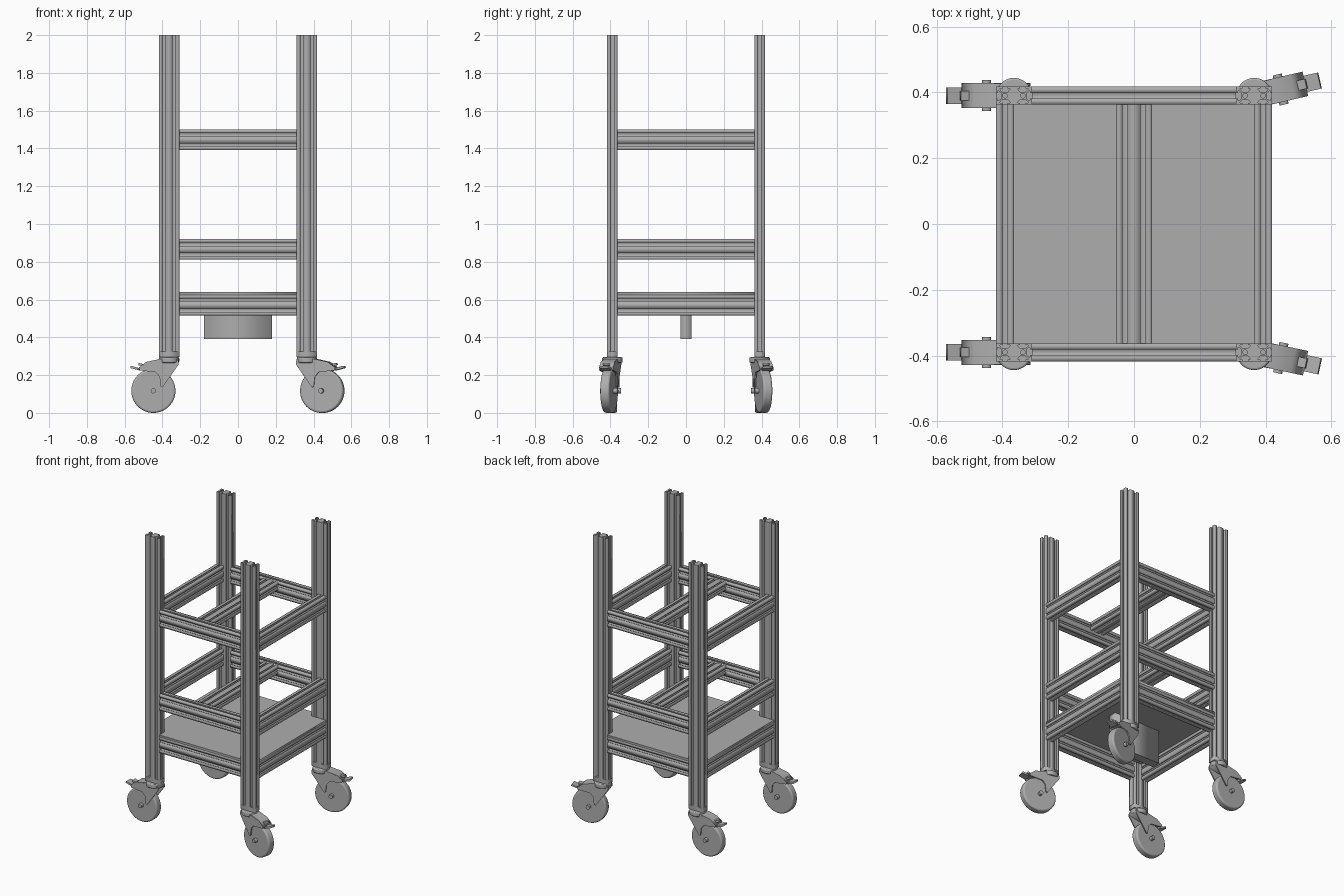
import bpy
from math import cos, sin, pi, radians
from mathutils import Matrix, Vector

if "Cube" in bpy.data.objects:
    bpy.data.objects.remove(bpy.data.objects["Cube"])

grey = bpy.data.materials.new("aluminium_grey")
grey.use_nodes = True
COLOUR = (0.42, 0.42, 0.42, 1)
grey.diffuse_color = COLOUR
grey.node_tree.nodes["Principled BSDF"].inputs["Base Color"].default_value = COLOUR

CELL = 0.0545                 # profile module: one slot per cell
POST_X, POST_Y = 0.365, 0.39  # post centres
IN_X, IN_Y = POST_X - CELL, POST_Y - CELL / 2
OUT_X, OUT_Y = POST_X + CELL, POST_Y + CELL / 2


def frame(along, across, origin):
    """Matrix with local z along a direction and local x across it."""
    z, x = Vector(along), Vector(across)
    rot = Matrix((x, z.cross(x), z)).transposed().to_4x4()
    return Matrix.Translation(origin) @ rot


def extrude(name, loops, length, matrix):
    """Extrude closed outlines, inner ones being holes, about local z = 0."""
    curve = bpy.data.curves.new(name, 'CURVE')
    curve.dimensions, curve.fill_mode = '2D', 'BOTH'
    curve.extrude = length / 2
    for loop in loops:
        spline = curve.splines.new('POLY')
        spline.points.add(len(loop) - 1)
        for point, (x, y) in zip(spline.points, loop):
            point.co = (x, y, 0, 1)
        spline.use_cyclic_u = True
    temp = bpy.data.objects.new(name, curve)
    mesh = bpy.data.meshes.new_from_object(temp)
    bpy.data.objects.remove(temp)
    bpy.data.curves.remove(curve)
    mesh.name = name
    mesh.materials.clear()
    mesh.materials.append(grey)
    ob = bpy.data.objects.new(name, mesh)
    bpy.context.scene.collection.objects.link(ob)
    ob.matrix_world = matrix
    return ob


def box(name, size, matrix):
    x, y = size[0] / 2, size[1] / 2
    return extrude(name, [[(-x, -y), (x, -y), (x, y), (-x, y)]], size[2], matrix)


def cylinder(name, radius, depth, matrix, bevel=0.0, sides=40):
    bpy.ops.mesh.primitive_cylinder_add(vertices=sides, radius=radius, depth=depth)
    ob = bpy.context.object
    ob.name = name
    ob.matrix_world = matrix
    ob.data.materials.append(grey)
    if bevel:
        mod = ob.modifiers.new("rounded_edge", 'BEVEL')
        mod.width, mod.segments = bevel, 3
    bpy.ops.object.shade_smooth_by_angle(angle=radians(35))
    return ob


def slotted_profile():
    """Double T-slot section, two cells wide in x, with a bore per cell."""
    slot = [(-.008, 0), (-.008, .005), (-.015, .005), (-.015, .008), (-.008, .016),
            (.008, .016), (.015, .008), (.015, .005), (.008, .005), (.008, 0)]
    h = CELL / 2
    sides = [((-2 * h, -h), (1, 0), 2), ((2 * h, -h), (0, 1), 1),
             ((2 * h, h), (-1, 0), 2), ((-2 * h, h), (0, -1), 1)]
    outline = []
    for (x, y), (dx, dy), cells in sides:
        outline.append((x, y))
        for i in range(cells):
            s = h + i * CELL
            outline += [(x + dx * (s + t) - dy * d, y + dy * (s + t) + dx * d)
                        for t, d in slot]
    bores = [[(c * h + .007 * cos(a * pi / 6), .007 * sin(a * pi / 6))
              for a in range(12)] for c in (-1, 1)]
    return [outline] + bores


PROFILE = slotted_profile()
X, Y, Z = (1, 0, 0), (0, 1, 0), (0, 0, 1)

# Corner posts with end caps
for sx, side in ((-1, "right"), (1, "left")):
    for sy, end in ((-1, "front"), (1, "back")):
        x, y = sx * POST_X, sy * POST_Y
        extrude(f"{end}_{side}_post", PROFILE, 1.675, frame(Z, X, (x, y, 1.1625)))
        box(f"{end}_{side}_post_cap", (2 * CELL, CELL, .03), frame(Z, X, (x, y, .31)))

# Three levels of rails; the upper two carry a flat centre beam
for level, top in (("lower", .625), ("middle", .92), ("upper", 1.5)):
    z = top - CELL
    for s, end in ((-1, "front"), (1, "back")):
        extrude(f"{level}_{end}_rail", PROFILE, 2 * IN_X,
                frame(X, Z, (0, s * POST_Y, z)))
    for s, side in ((-1, "right"), (1, "left")):
        extrude(f"{level}_{side}_rail", PROFILE, 2 * IN_Y,
                frame(Y, Z, (s * (OUT_X - CELL / 2), 0, z)))
    if level != "lower":
        extrude(f"{level}_centre_beam", PROFILE, 2 * IN_Y,
                frame(Y, X, (0, 0, top - CELL / 2)))

# Shelf plate notched around the posts, with a box hung beneath it
quarter = [(OUT_X, IN_Y), (IN_X, IN_Y), (IN_X, OUT_Y)]
outline = (quarter + [(-x, y) for x, y in reversed(quarter)]
           + [(-x, -y) for x, y in quarter] + [(x, -y) for x, y in reversed(quarter)])
extrude("shelf_plate", [outline], .015, frame(Z, X, (0, 0, .6325)))
box("hanging_box", (.36, .06, .235), frame(Z, X, (0, 0, .5075)))

# Swivel casters: local x points from the swivel towards the wheel
CHEEK = [(-.05, .275), (-.05, .255), (.035, .135), (.045, .14), (.05, .19), (.07, .215),
         (.155, .225), (.16, .24), (.12, .268), (.05, .28)]
ROOF = [(-.048, .285), (-.048, .262), (.04, .245), (.15, .236), (.16, .24),
        (.12, .27), (.05, .285)]
WHEEL_R, OFFSET = .117, .083


def caster(name, x, y, angle):
    base = Matrix.Translation((x, y, 0)) @ Matrix.Rotation(radians(angle), 4, 'Z')

    def sideways(u, v, z):
        return base @ frame((0, -1, 0), X, (u, v, z))

    cylinder(name + "_swivel", .054, .03, base @ Matrix.Translation((0, 0, .28)), .006)
    extrude(name + "_fork_roof", [ROOF], .074, sideways(0, 0, 0))
    for v in (-.034, .034):
        extrude(name + "_fork_cheek", [CHEEK], .008, sideways(0, v, 0))
    cylinder(name + "_wheel", WHEEL_R, .05, sideways(OFFSET, 0, WHEEL_R), .01, 56)
    cylinder(name + "_axle", .014, .094, sideways(OFFSET, 0, WHEEL_R), 0, 12)
    tilt = Matrix.Rotation(radians(-15), 4, 'Y')
    box(name + "_brake_pedal", (.05, .05, .012),
        base @ Matrix.Translation((.18, 0, .237)) @ tilt)
    box(name + "_brake_release", (.03, .03, .012),
        base @ Matrix.Translation((.148, 0, .255)) @ tilt)


caster("front_right_caster", -POST_X, -POST_Y, 180)
caster("back_right_caster", -POST_X, POST_Y, 180)
caster("front_left_caster", POST_X, -POST_Y, -12)
caster("back_left_caster", POST_X, POST_Y, 13)
